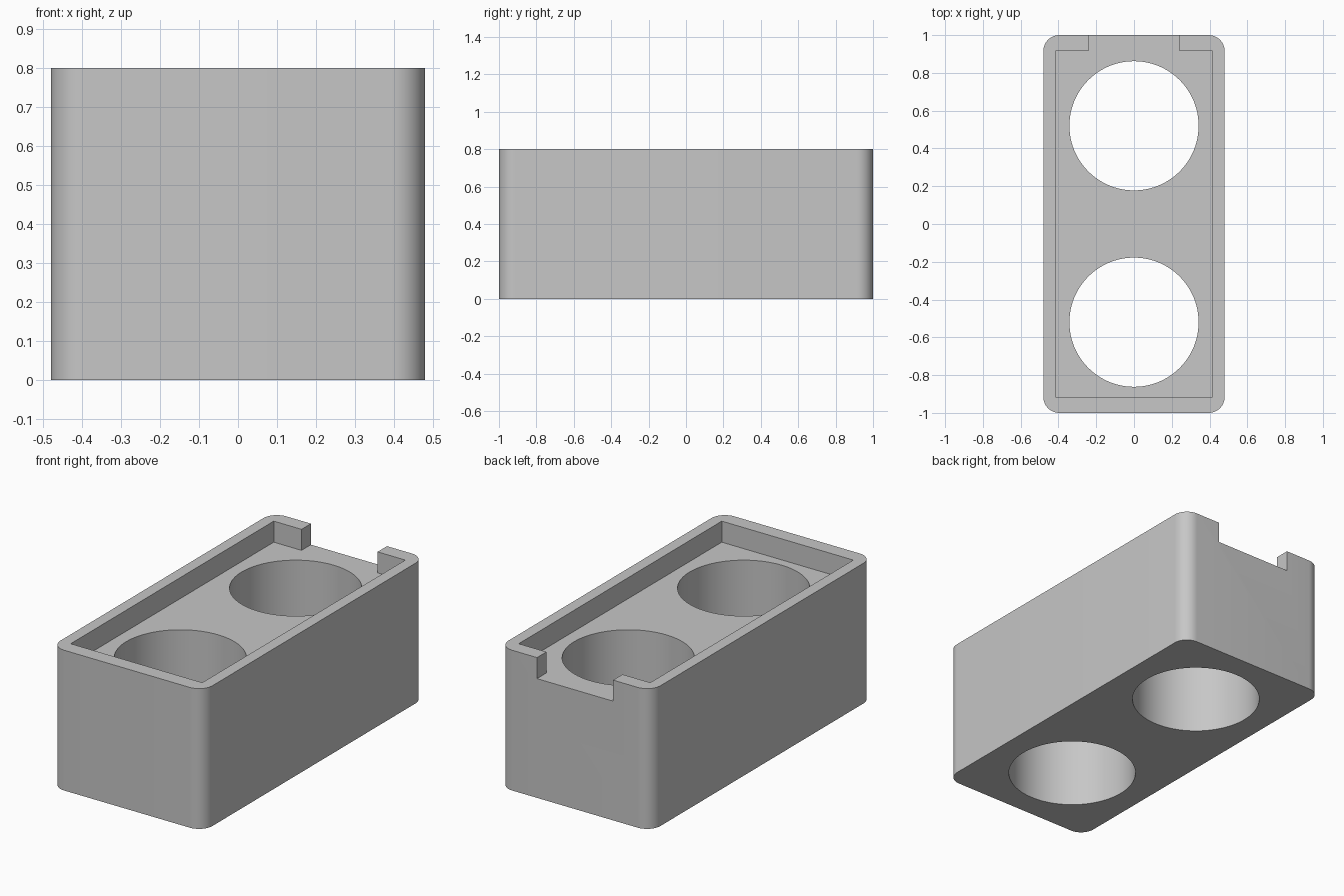
import bpy, bmesh
from math import radians, sin, cos, pi

cube = bpy.data.objects.get("Cube")
if cube:
    bpy.data.objects.remove(cube, do_unlink=True)

HALF_X, HALF_Y, HEIGHT = 0.48, 1.0, 0.8
CORNER = 0.085
TRAY_X, TRAY_Y, FLOOR = 0.415, 0.915, 0.68
NOTCH_X = 0.24
HOLE_R, HOLE_Y = 0.342, 0.52

grey = bpy.data.materials.new("light grey")
grey.use_nodes = True
colour = (0.57, 0.57, 0.57, 1)
grey.diffuse_color = colour
grey.node_tree.nodes["Principled BSDF"].inputs["Base Color"].default_value = colour


def prism(name, outline, bottom, top):
    """Extrude a counter-clockwise outline between two heights."""
    bm = bmesh.new()
    face = bm.faces.new([bm.verts.new((x, y, bottom)) for x, y in outline])
    grown = bmesh.ops.extrude_face_region(bm, geom=[face])["geom"]
    verts = [v for v in grown if isinstance(v, bmesh.types.BMVert)]
    bmesh.ops.translate(bm, verts=verts, vec=(0, 0, top - bottom))
    bmesh.ops.recalc_face_normals(bm, faces=bm.faces)
    mesh = bpy.data.meshes.new(name)
    bm.to_mesh(mesh)
    bm.free()
    mesh.materials.append(grey)
    obj = bpy.data.objects.new(name, mesh)
    bpy.context.collection.objects.link(obj)
    return obj


def arc(cx, cy, radius, start, sweep, steps):
    angles = [start + sweep * i / steps for i in range(steps + 1)]
    return [(cx + radius * cos(a), cy + radius * sin(a)) for a in angles]


# Block with rounded upright corners
outline = []
for i, (sx, sy) in enumerate([(1, 1), (-1, 1), (-1, -1), (1, -1)]):
    outline += arc(sx * (HALF_X - CORNER), sy * (HALF_Y - CORNER),
                   CORNER, i * pi / 2, pi / 2, 12)
block = prism("holder_block", outline, 0, HEIGHT)

# Shallow tray that opens through a notch in the back wall
tray = [(-TRAY_X, -TRAY_Y), (TRAY_X, -TRAY_Y), (TRAY_X, TRAY_Y),
        (NOTCH_X, TRAY_Y), (NOTCH_X, HALF_Y + 0.1),
        (-NOTCH_X, HALF_Y + 0.1), (-NOTCH_X, TRAY_Y), (-TRAY_X, TRAY_Y)]
cutters = [prism("tray_cutter", tray, FLOOR, HEIGHT + 0.1)]

# Two round holes right through
for side, y in (("front", -HOLE_Y), ("back", HOLE_Y)):
    circle = arc(0, y, HOLE_R, 0, 2 * pi, 96)[:-1]
    cutters.append(prism(side + "_hole_cutter", circle, -0.1, HEIGHT + 0.1))

bpy.ops.object.select_all(action="DESELECT")
block.select_set(True)
bpy.context.view_layer.objects.active = block
for cutter in cutters:
    cutter.hide_render = True
    cut = block.modifiers.new(cutter.name, "BOOLEAN")
    cut.operation = "DIFFERENCE"
    cut.solver = "EXACT"
    cut.object = cutter
    bpy.ops.object.modifier_apply(modifier=cut.name)
    bpy.data.objects.remove(cutter, do_unlink=True)

bpy.ops.object.shade_smooth_by_angle(angle=radians(30))
